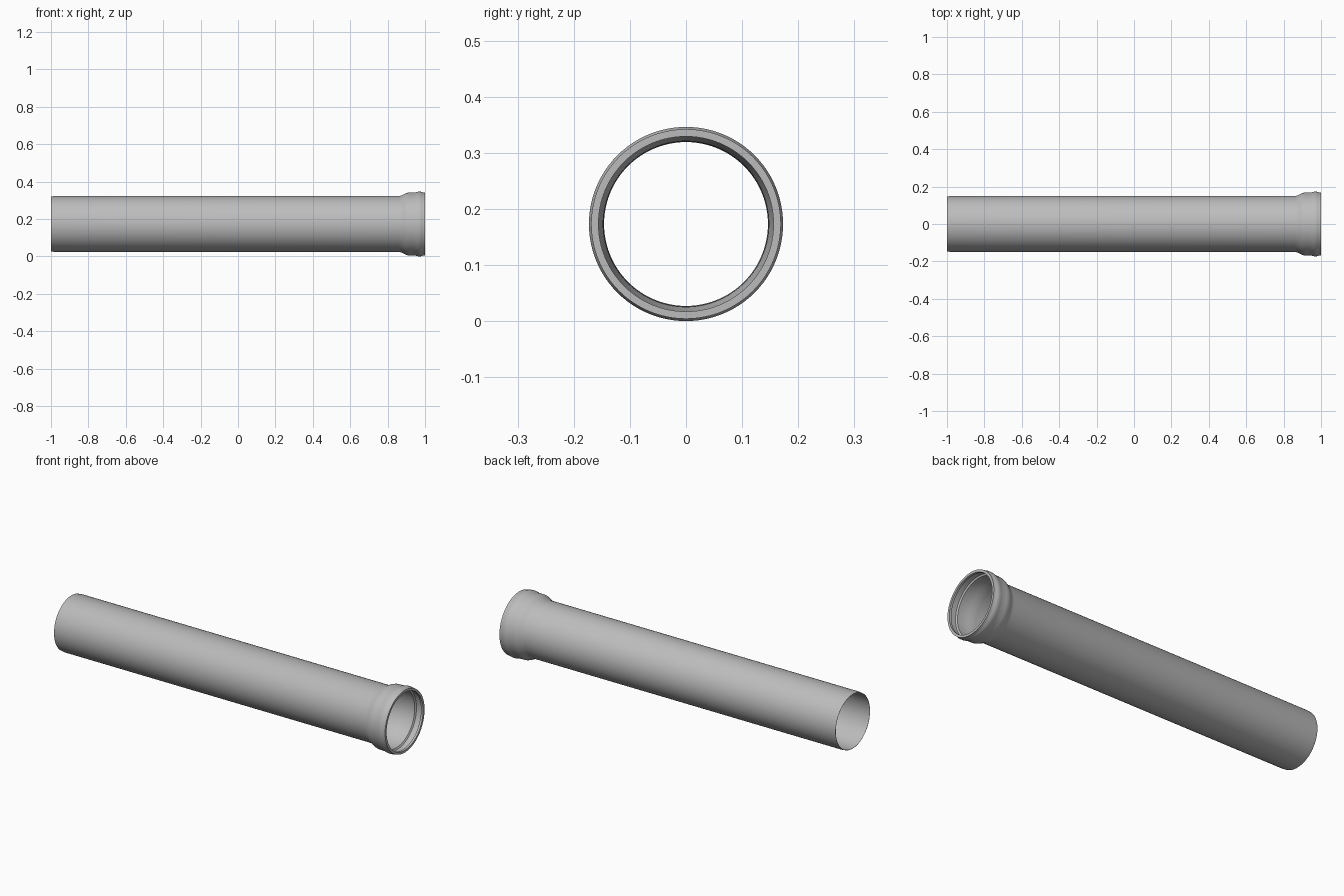
import bpy
import math

cube = bpy.data.objects.get("Cube")
if cube:
    bpy.data.objects.remove(cube, do_unlink=True)

SIDES = 96
AXIS_Z = 0.173


def make_material(name, colour):
    mat = bpy.data.materials.new(name)
    mat.use_nodes = True
    mat.diffuse_color = colour
    mat.node_tree.nodes["Principled BSDF"].inputs["Base Color"].default_value = colour
    return mat


def lathe(name, profile, mat):
    """Revolve a closed (x, radius) loop about the pipe axis."""
    verts, faces = [], []
    count = len(profile)
    for s in range(SIDES):
        a = math.tau * s / SIDES
        verts += [(x, r * math.cos(a), r * math.sin(a)) for x, r in profile]
    for s in range(SIDES):
        t = (s + 1) % SIDES
        for i in range(count):
            j = (i + 1) % count
            faces.append((s * count + i, t * count + i, t * count + j, s * count + j))
    mesh = bpy.data.meshes.new(name)
    mesh.from_pydata(verts, [], faces)
    mesh.materials.append(mat)
    obj = bpy.data.objects.new(name, mesh)
    obj.location.z = AXIS_Z
    bpy.context.collection.objects.link(obj)
    # Consistent outward normals, then smooth shading with crisp rims
    bpy.ops.object.select_all(action="DESELECT")
    obj.select_set(True)
    bpy.context.view_layer.objects.active = obj
    bpy.ops.object.mode_set(mode="EDIT")
    bpy.ops.mesh.select_all(action="SELECT")
    bpy.ops.mesh.normals_make_consistent(inside=False)
    bpy.ops.object.mode_set(mode="OBJECT")
    bpy.ops.object.shade_smooth_by_angle(angle=math.radians(30))
    return obj


grey = make_material("pipe grey", (0.5, 0.5, 0.5, 1))

# Outer skin: chamfered plain end, flared socket, raised seal bead
outer = [(-1, 0.147), (-0.98, 0.149), (0.86, 0.149), (0.875, 0.153),
         (0.89, 0.161), (0.905, 0.167), (0.92, 0.168), (0.945, 0.168),
         (0.955, 0.171), (0.965, 0.173), (0.975, 0.173), (0.983, 0.171),
         (0.988, 0.169), (1, 0.169)]

# Inner skin, from the socket mouth back to the plain end
inner = [(1, 0.156), (0.988, 0.156), (0.984, 0.164), (0.955, 0.164),
         (0.95, 0.156), (0.915, 0.156), (0.89, 0.152), (0.865, 0.148),
         (0.85, 0.147), (-1, 0.146)]

lathe("socket_pipe", outer + inner, grey)
